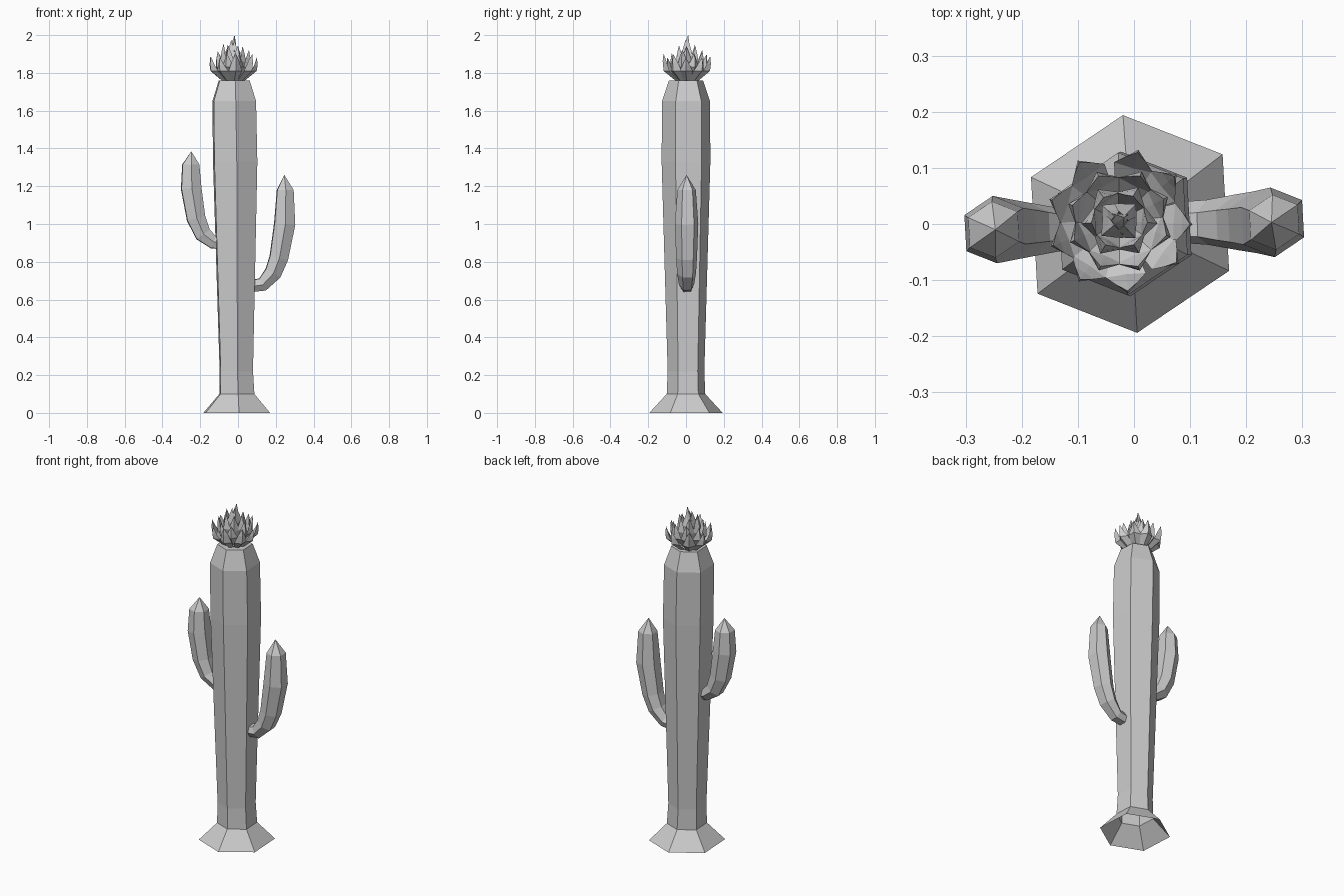
import bpy, bmesh, math, random
from mathutils import Vector

random.seed(4)
cube = bpy.data.objects.get("Cube")
if cube:
    bpy.data.objects.remove(cube)

grey = bpy.data.materials.new("plain grey")
grey.use_nodes = True
grey.diffuse_color = (0.6, 0.6, 0.6, 1)
grey.node_tree.nodes["Principled BSDF"].inputs["Base Color"].default_value = (0.6, 0.6, 0.6, 1)

# Slightly twisted hexagon shared by the trunk and the arms
HALF = [(0.91, -0.43), (0.85, 0.64), (-0.065, 1.0)]
HEX = HALF + [(-x, -y) for x, y in HALF]


def finish(name, bm):
    bmesh.ops.recalc_face_normals(bm, faces=bm.faces)
    mesh = bpy.data.meshes.new(name)
    bm.to_mesh(mesh)
    bm.free()
    mesh.materials.append(grey)
    obj = bpy.data.objects.new(name, mesh)
    bpy.context.collection.objects.link(obj)
    return obj


def bridge(bm, rings):
    for a, b in zip(rings, rings[1:]):
        n = len(a)
        for i in range(n):
            j = (i + 1) % n
            bm.faces.new((a[i], a[j], b[j], b[i]))


def fan(bm, ring, point):
    tip = bm.verts.new(point)
    for i in range(len(ring)):
        bm.faces.new((ring[i], ring[(i + 1) % len(ring)], tip))


# Trunk with a flared foot, open underneath: (centre x, z, radius)
def trunk(profile):
    bm = bmesh.new()
    rings = [[bm.verts.new((cx + x * r, y * r, z)) for x, y in HEX]
             for cx, z, r in profile]
    bridge(bm, rings)
    bm.faces.new(rings[-1])
    finish("trunk", bm)


trunk([(-0.007, 0, 0.194), (-0.006, 0.1, 0.102), (-0.009, 0.22, 0.097),
       (-0.015, 1.33, 0.129), (-0.02, 1.65, 0.127), (-0.02, 1.76, 0.09)])


# Arm swept along a path in the xz plane: (x, z, radius), ending in a point
def arm(name, cy, path, tip):
    bm = bmesh.new()
    pts = [Vector((x, z)) for x, z, r in path] + [Vector(tip)]
    rings = []
    for i, (px, pz, r) in enumerate(path):
        t = (pts[i + 1] - pts[max(i - 1, 0)]).normalized()
        rings.append([bm.verts.new((px + t.y * x * r, cy + y * r, pz - t.x * x * r))
                      for x, y in HEX])
    bridge(bm, rings)
    bm.faces.new(rings[0])
    fan(bm, rings[-1], (tip[0], cy, tip[1]))
    finish(name, bm)


arm("left_arm", 0.003,
    [(0.06, 0.67, 0.035), (0.13, 0.68, 0.04), (0.185, 0.74, 0.05),
     (0.216, 0.82, 0.055), (0.247, 1.0, 0.062), (0.25, 1.18, 0.049)], (0.245, 1.26))
arm("right_arm", -0.01,
    [(-0.07, 0.895, 0.033), (-0.13, 0.903, 0.038), (-0.185, 0.945, 0.048),
     (-0.222, 1.03, 0.055), (-0.248, 1.19, 0.06), (-0.25, 1.315, 0.05)], (-0.247, 1.385))


# One thick cupped petal: (radius, z, half width, thickness) sections plus a tip
def petal(bm, angle, sections, tip):
    out = Vector((math.cos(angle), math.sin(angle), 0))
    side = Vector((-out.y, out.x, 0))
    up = Vector((0, 0, 1))
    centre = Vector((-0.026, 0.006, 0))
    rings = []
    for r, z, w, t in sections:
        mid = centre + out * r + up * z
        rings.append([bm.verts.new(mid + off) for off in
                      (side * w - out * t * 0.5, out * t, -side * w - out * t * 0.5, -out * t * 0.6)])
    bridge(bm, rings)
    bm.faces.new(rings[0])
    fan(bm, rings[-1], centre + out * tip[0] + up * tip[1])


# Flower: layers of (count, foot, belly, tip radius, foot z, belly z, tip z, half width)
LAYERS = [(9, 0.045, 0.107, 0.126, 1.755, 1.81, 1.895, 0.036),
          (8, 0.03, 0.078, 0.088, 1.77, 1.83, 1.915, 0.034),
          (6, 0.02, 0.05, 0.05, 1.78, 1.86, 1.95, 0.03),
          (4, 0.01, 0.024, 0.012, 1.79, 1.89, 1.975, 0.028)]
bm = bmesh.new()
for k, (n, r0, r1, r2, z0, z1, z2, w) in enumerate(LAYERS):
    for i in range(n):
        a = math.tau * (i + 0.5 * k) / n + random.uniform(-0.1, 0.1)
        dz = random.uniform(-0.015, 0.01)
        petal(bm, a, [(r0, z0, w * 0.5, 0.012), (r1, z1, w, 0.018),
                      (r1 * 0.4 + r2 * 0.6, (z1 + z2) / 2 + dz, w * 0.55, 0.012)],
              (r2, z2 + dz))
# Central spike
petal(bm, 0.6, [(0, 1.76, 0.02, 0.02), (0, 1.9, 0.026, 0.022), (0.005, 1.95, 0.016, 0.014)],
      (0.01, 2.0))
finish("flower", bm)
